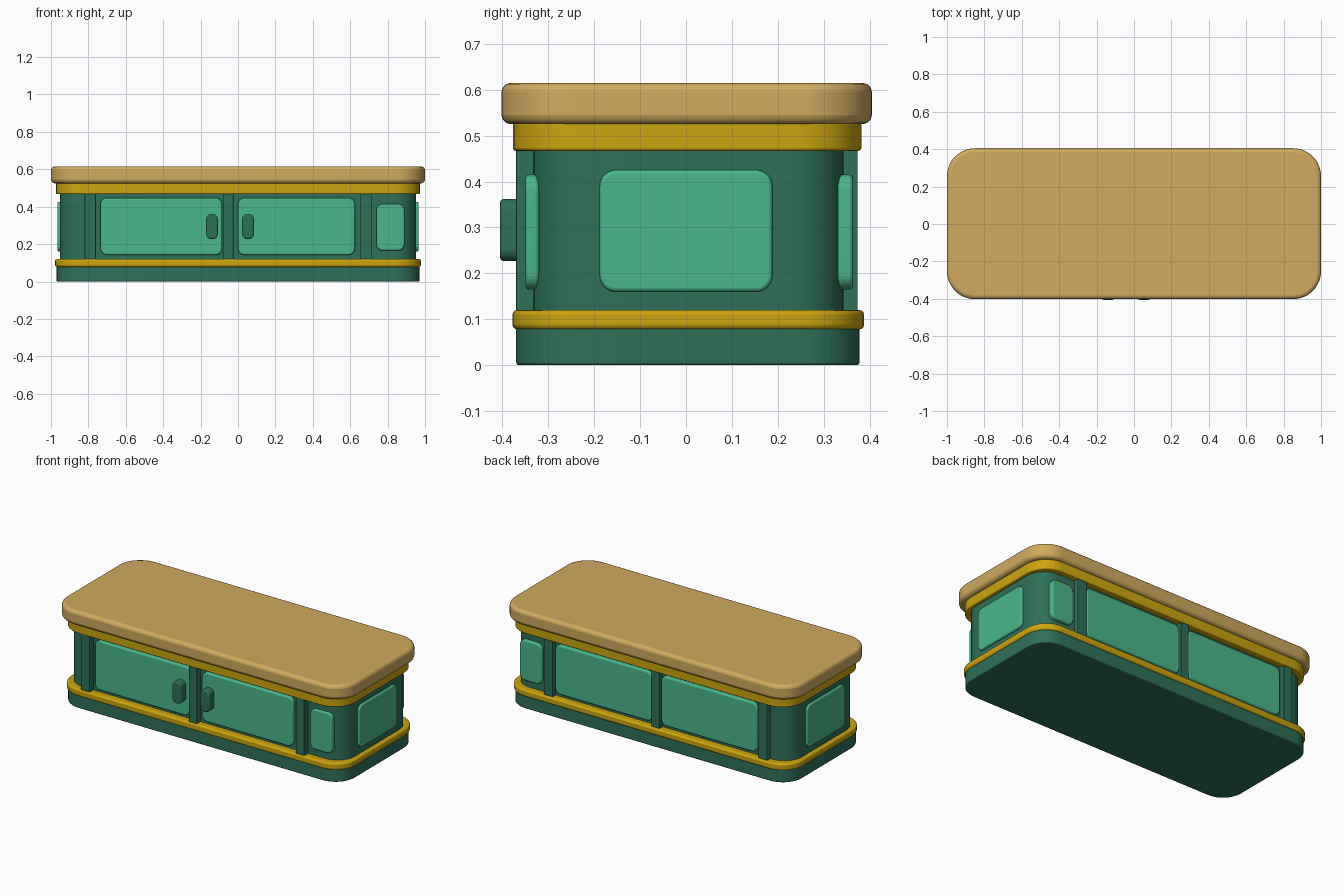
import bpy
import bmesh
from math import cos, sin, pi, radians

cube = bpy.data.objects.get("Cube")
if cube:
    bpy.data.objects.remove(cube, do_unlink=True)


def material(name, rgb):
    mat = bpy.data.materials.new(name)
    mat.use_nodes = True
    mat.diffuse_color = (*rgb, 1)
    mat.node_tree.nodes["Principled BSDF"].inputs["Base Color"].default_value = (*rgb, 1)
    return mat


TAN = material("tan countertop", (0.64, 0.40, 0.115))
GOLD = material("gold trim", (0.61, 0.375, 0.005))
DARK = material("dark green", (0.027, 0.165, 0.097))
LIGHT = material("light green", (0.069, 0.468, 0.254))

# How the flat outline (u, v) and the depth w map to x, y, z
AXES = {
    "z": lambda u, v, w: (u, v, w),
    "y": lambda u, v, w: (u, w, v),
    "x": lambda u, v, w: (w, u, v),
}


def slab(name, axis, u, v, w, radius, bevel, mat, segments=8):
    """Rounded rectangle spanning ranges u and v, extruded over range w."""
    place = AXES[axis]
    corners = [(u[1] - radius, v[1] - radius), (u[0] + radius, v[1] - radius),
               (u[0] + radius, v[0] + radius), (u[1] - radius, v[0] + radius)]
    bm = bmesh.new()
    ring = []
    for i, (cu, cv) in enumerate(corners):
        for s in range(segments + 1):
            a = (i + s / segments) * pi / 2
            ring.append(bm.verts.new(place(cu + radius * cos(a), cv + radius * sin(a), w[0])))
    face = bm.faces.new(ring)
    out = bmesh.ops.extrude_face_region(bm, geom=[face])
    moved = [g for g in out["geom"] if isinstance(g, bmesh.types.BMVert)]
    bmesh.ops.translate(bm, verts=moved, vec=place(0, 0, w[1] - w[0]))
    bmesh.ops.recalc_face_normals(bm, faces=bm.faces)
    mesh = bpy.data.meshes.new(name)
    bm.to_mesh(mesh)
    bm.free()
    mesh.materials.append(mat)
    obj = bpy.data.objects.new(name, mesh)
    bpy.context.collection.objects.link(obj)
    mod = obj.modifiers.new("Soft edges", "BEVEL")
    mod.width = bevel
    mod.segments = 3
    mod.limit_method = "ANGLE"
    mod.angle_limit = radians(40)
    bpy.ops.object.select_all(action="DESELECT")
    obj.select_set(True)
    bpy.context.view_layer.objects.active = obj
    bpy.ops.object.shade_smooth_by_angle(angle=radians(35))
    return obj


# Stacked layers of the counter
slab("base", "z", (-0.97, 0.97), (-0.37, 0.378), (0, 0.085), 0.13, 0.006, DARK)
slab("lower_trim", "z", (-0.978, 0.978), (-0.378, 0.388), (0.078, 0.12), 0.14, 0.01, GOLD)
slab("body", "z", (-0.953, 0.953), (-0.333, 0.343), (0.1, 0.49), 0.12, 0.004, DARK)
slab("upper_trim", "z", (-0.973, 0.973), (-0.377, 0.382), (0.467, 0.53), 0.14, 0.006, GOLD)
slab("countertop", "z", (-1, 1), (-0.402, 0.405), (0.525, 0.615), 0.15, 0.02, TAN, 12)

# Upright posts, front and back
for label, x0, x1 in (("outer", -0.82, -0.76), ("middle", -0.08, -0.025), ("inner", 0.655, 0.715)):
    slab(f"front_{label}_post", "y", (x0, x1), (0.1, 0.49), (-0.37, -0.32), 0.003, 0.004, DARK, 1)
    slab(f"back_{label}_post", "y", (x0, x1), (0.1, 0.49), (0.33, 0.374), 0.003, 0.004, DARK, 1)

# Raised panels, front and back
for label, x0, x1 in (("first_door", -0.735, -0.085), ("second_door", 0, 0.625)):
    slab(f"front_{label}", "y", (x0, x1), (0.142, 0.447), (-0.357, -0.32), 0.035, 0.008, LIGHT)
for label, x0, x1 in (("first", -0.74, -0.083), ("second", -0.022, 0.645)):
    slab(f"back_{label}_panel", "y", (x0, x1), (0.142, 0.447), (0.33, 0.366), 0.035, 0.008, LIGHT)
slab("front_small_panel", "y", (0.74, 0.89), (0.165, 0.415), (-0.35, -0.32), 0.035, 0.008, LIGHT)
slab("back_small_panel", "y", (0.74, 0.89), (0.165, 0.415), (0.33, 0.364), 0.035, 0.008, LIGHT)

# Panels on the two ends
for label, w in (("left", (0.93, 0.966)), ("right", (-0.966, -0.93))):
    slab(f"{label}_end_panel", "x", (-0.188, 0.188), (0.16, 0.425), w, 0.035, 0.008, LIGHT)

# Door handles
for label, x0, x1 in (("first", -0.17, -0.108), ("second", 0.022, 0.085)):
    slab(f"{label}_door_handle", "y", (x0, x1), (0.227, 0.362), (-0.405, -0.34), 0.028, 0.008, DARK)
